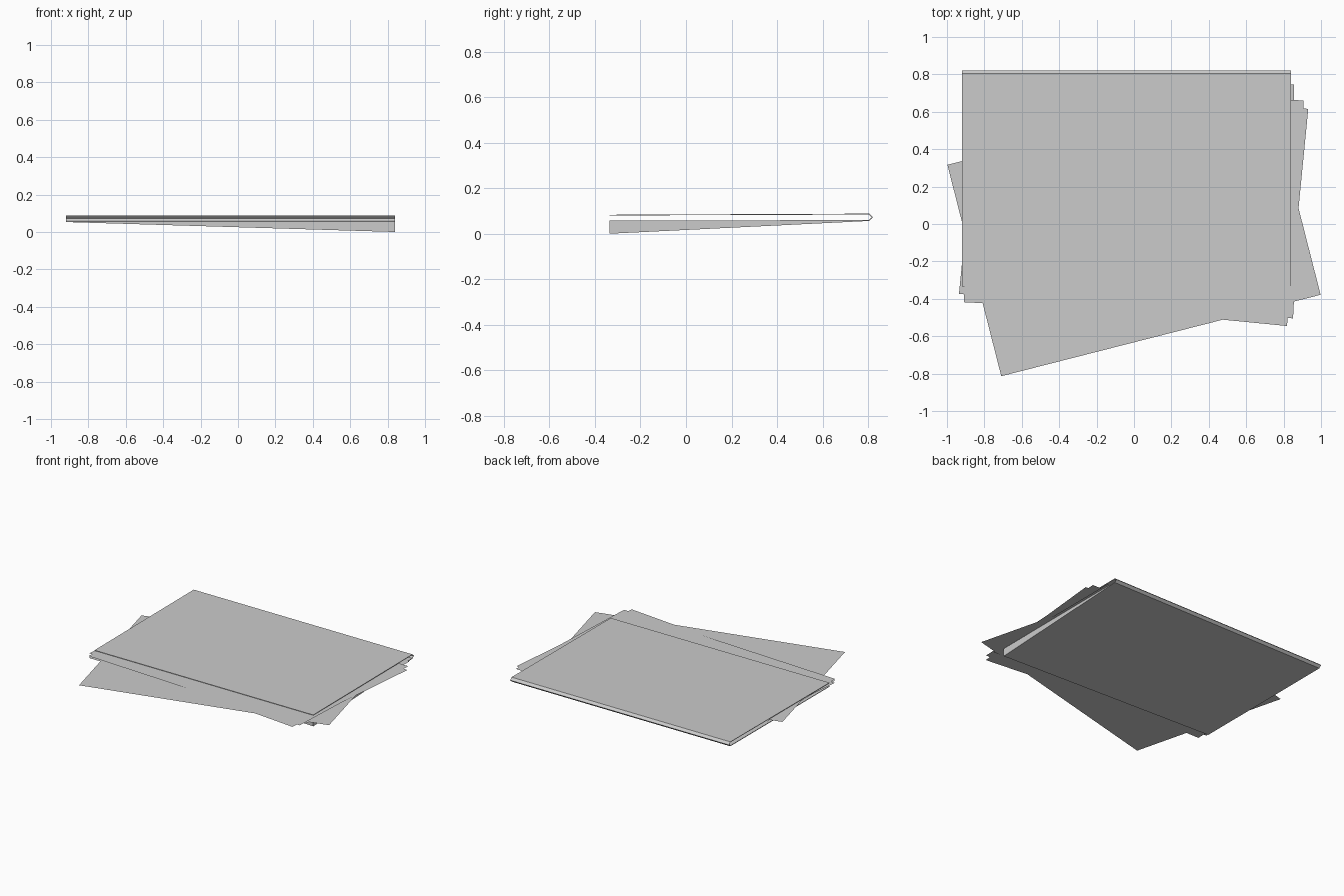
import bpy, bmesh, math

if "Cube" in bpy.data.objects:
    bpy.data.objects.remove(bpy.data.objects["Cube"])

def make_object(name, bm):
    bmesh.ops.recalc_face_normals(bm, faces=bm.faces)
    mesh = bpy.data.meshes.new(name)
    bm.to_mesh(mesh)
    bm.free()
    obj = bpy.data.objects.new(name, mesh)
    bpy.context.collection.objects.link(obj)
    return obj

# Folded cover: outer and inner profile in y-z, from top front round the spine to bottom front
X0, X1 = -0.92, 0.84
outer = [(-0.335, 0.083), (0.805, 0.088), (0.822, 0.072), (0.805, 0.056), (-0.335, 0.053)]
inner = [(-0.335, 0.080), (0.803, 0.084), (0.816, 0.072), (0.803, 0.060), (-0.335, 0.057)]
bm = bmesh.new()
rings = []
for i in range(5):
    rings.append([bm.verts.new((x, *p)) for x, p in
                  ((X0, outer[i]), (X1, outer[i]), (X1, inner[i]), (X0, inner[i]))])
for a, b in zip(rings, rings[1:]):
    for k in range(4):
        n = (k + 1) % 4
        bm.faces.new((a[k], a[n], b[n], b[k]))
bm.faces.new(rings[0])
bm.faces.new(rings[-1])
# The bottom cover sags to the ground at its front right corner
rings[-1][1].co.z = 0.0
make_object("folder_cover", bm)

# Loose sheets: name, centre x, centre y, height, turn in degrees
W, H = 1.762, 1.166
sheets = [
    ("bottom_sheet", -0.025, 0.163, 0.063, 0.0),
    ("turned_sheet", 0.0, -0.031, 0.067, 14.3),
    ("tilted_sheet", -0.002, 0.121, 0.071, -5.6),
    ("top_sheet", -0.001, 0.121, 0.075, -2.8),
]
for name, cx, cy, z, deg in sheets:
    c, s = math.cos(math.radians(deg)), math.sin(math.radians(deg))
    bm = bmesh.new()
    bm.faces.new([bm.verts.new((cx + u * W / 2 * c - v * H / 2 * s,
                                cy + u * W / 2 * s + v * H / 2 * c, z))
                  for u, v in ((-1, -1), (1, -1), (1, 1), (-1, 1))])
    make_object(name, bm)
